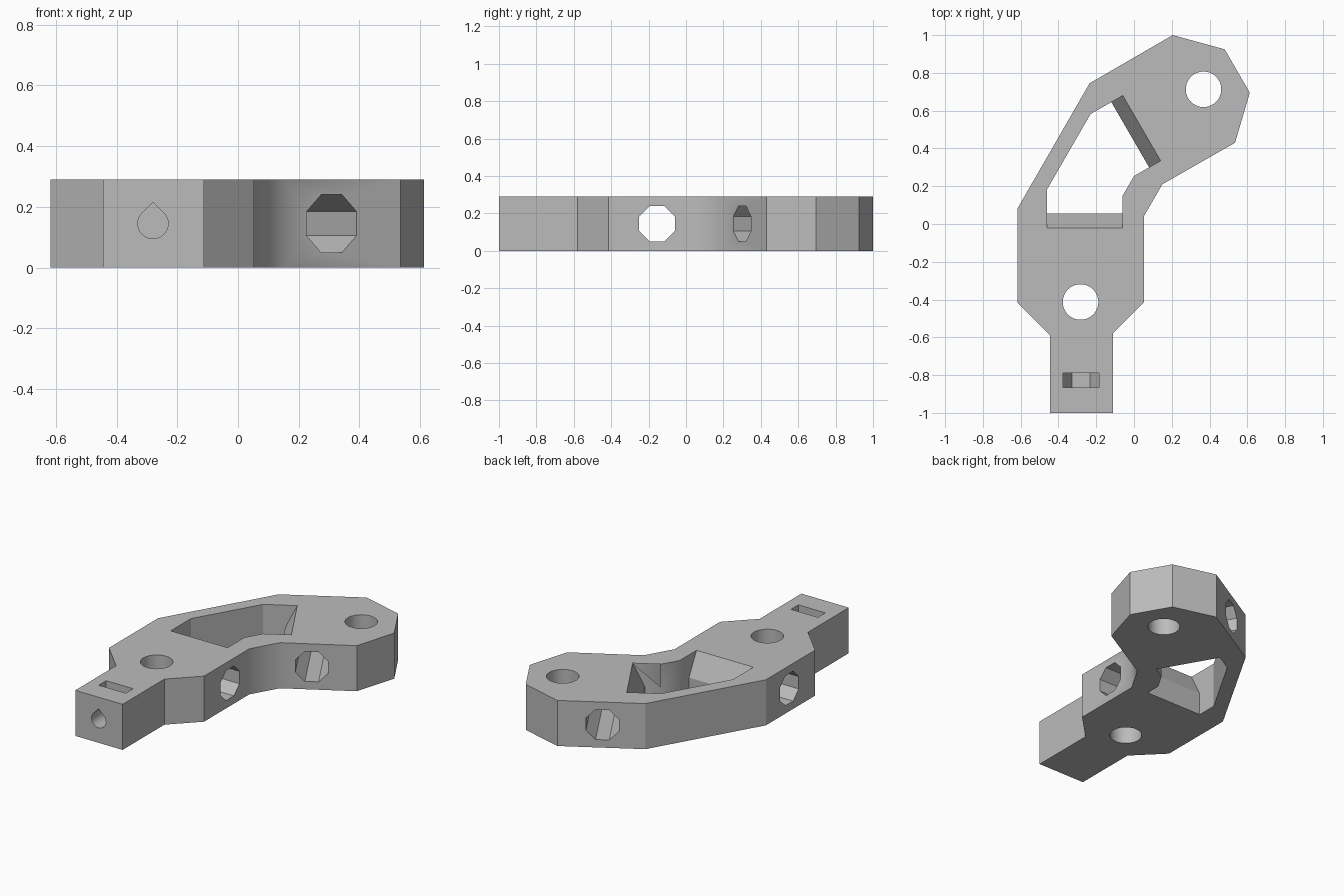
import bpy, bmesh, math
from mathutils import Vector, Matrix

cube = bpy.data.objects.get("Cube")
if cube:
    bpy.data.objects.remove(cube, do_unlink=True)

HEIGHT = 0.29
MID = HEIGHT / 2

grey = bpy.data.materials.new("plain grey")
grey.use_nodes = True
colour = (0.5, 0.5, 0.5, 1)
grey.diffuse_color = colour
grey.node_tree.nodes["Principled BSDF"].inputs["Base Color"].default_value = colour


def finish(name, bm):
    bmesh.ops.recalc_face_normals(bm, faces=bm.faces[:])
    mesh = bpy.data.meshes.new(name)
    bm.to_mesh(mesh)
    bm.free()
    mesh.materials.append(grey)
    ob = bpy.data.objects.new(name, mesh)
    bpy.context.scene.collection.objects.link(ob)
    return ob


def loft(name, rings):
    """Closed solid through rings that have equal point counts."""
    bm = bmesh.new()
    loops = [[bm.verts.new(p) for p in ring] for ring in rings]
    n = len(loops[0])
    for a, b in zip(loops, loops[1:]):
        for i in range(n):
            j = (i + 1) % n
            bm.faces.new((a[i], a[j], b[j], b[i]))
    bm.faces.new(loops[0])
    bm.faces.new(loops[-1])
    return finish(name, bm)


def rod(name, sides, radius, length, centre, axis):
    bm = bmesh.new()
    turn = Vector(axis).to_track_quat("Z", "Y").to_matrix().to_4x4()
    spin = Matrix.Rotation(math.pi / sides, 4, "Z")
    bmesh.ops.create_cone(bm, cap_ends=True, segments=sides, radius1=radius,
                          radius2=radius, depth=length,
                          matrix=Matrix.Translation(centre) @ turn @ spin)
    return finish(name, bm)


# Bent bracket body with a narrow tail
outline = [(-0.445, -1), (-0.112, -1), (-0.112, -0.58), (0.052, -0.415),
           (0.052, 0.04), (0.15, 0.21), (0.535, 0.43), (0.613, 0.695),
           (0.48, 0.925), (0.205, 1), (-0.235, 0.745), (-0.618, 0.08),
           (-0.618, -0.415), (-0.445, -0.59)]
body = loft("bent_bracket", [[(x, y, z) for x, y in outline] for z in (0, HEIGHT)])
cutters = []

# Central opening, its two end walls sloping outward in the upper half
opening = [(-0.46, 0.055), (-0.06, 0.055), (-0.06, 0.15), (0, 0.254),
           (0.08, 0.3), (-0.12, 0.645), (-0.23, 0.582), (-0.46, 0.184)]
slope = {0: (0, -0.075), 1: (0, -0.075), 4: (0.061, 0.035), 5: (0.061, 0.035)}


def opening_ring(z, spread):
    ring = []
    for i, (x, y) in enumerate(opening):
        dx, dy = slope.get(i, (0, 0))
        ring.append((x + dx * spread, y + dy * spread, z))
    return ring


cutters.append(loft("opening_cutter", [opening_ring(-0.1, 0), opening_ring(MID, 0),
                                       opening_ring(MID * 3, 2)]))

# Round pivot holes
for x, y in ((-0.283, -0.413), (0.368, 0.713)):
    cutters.append(rod("pivot_cutter", 48, 0.094, 1, (x, y, MID), (0, 0, 1)))

# Octagonal holes across each arm
for x, y, axis in ((-0.283, -0.155, (1, 0, 0)), (0.144, 0.585, (0.5, -0.866, 0))):
    cutters.append(rod("cross_hole_cutter", 8, 0.103, 0.9, (x, y, MID), axis))

# Nut slot in the tail: half hexagon floor, open at the top
TAIL = -0.28
hexagon = [(-0.095, HEIGHT), (-0.095, 0), (-0.0475, -0.082),
           (0.0475, -0.082), (0.095, 0), (0.095, HEIGHT)]
cutters.append(loft("nut_slot_cutter", [[(TAIL + x, y, MID + z) for x, z in hexagon]
                                        for y in (-0.865, -0.79)]))

# Teardrop screw hole in the tail end
R = 0.05
angles = [math.radians(135 + 270 * i / 24) for i in range(25)]
drop = [(R * math.cos(a), R * math.sin(a)) for a in angles] + [(0, R * math.sqrt(2))]
cutters.append(loft("screw_hole_cutter", [[(TAIL + x, y, MID + z) for x, z in drop]
                                          for y in (-1.1, -0.7)]))

# Apply all cuts
bpy.context.view_layer.objects.active = body
for cutter in cutters:
    cutter.hide_render = True
    cut = body.modifiers.new("cut", "BOOLEAN")
    cut.operation = "DIFFERENCE"
    cut.solver = "EXACT"
    cut.object = cutter
    bpy.ops.object.modifier_apply(modifier=cut.name)
for cutter in cutters:
    bpy.data.objects.remove(cutter, do_unlink=True)

# Smooth round holes and the inner bend, keep every other edge sharp
bends = [Vector(p) for p in (outline[4], outline[5], opening[2], opening[3])]
bm = bmesh.new()
bm.from_mesh(body.data)
for face in bm.faces:
    face.smooth = True
for edge in bm.edges:
    a, b = (v.co.xy for v in edge.verts)
    on_bend = any((a - p).length < 0.01 and (b - p).length < 0.01 for p in bends)
    edge.smooth = on_bend or edge.calc_face_angle(0) < math.radians(25)
bm.to_mesh(body.data)
bm.free()
